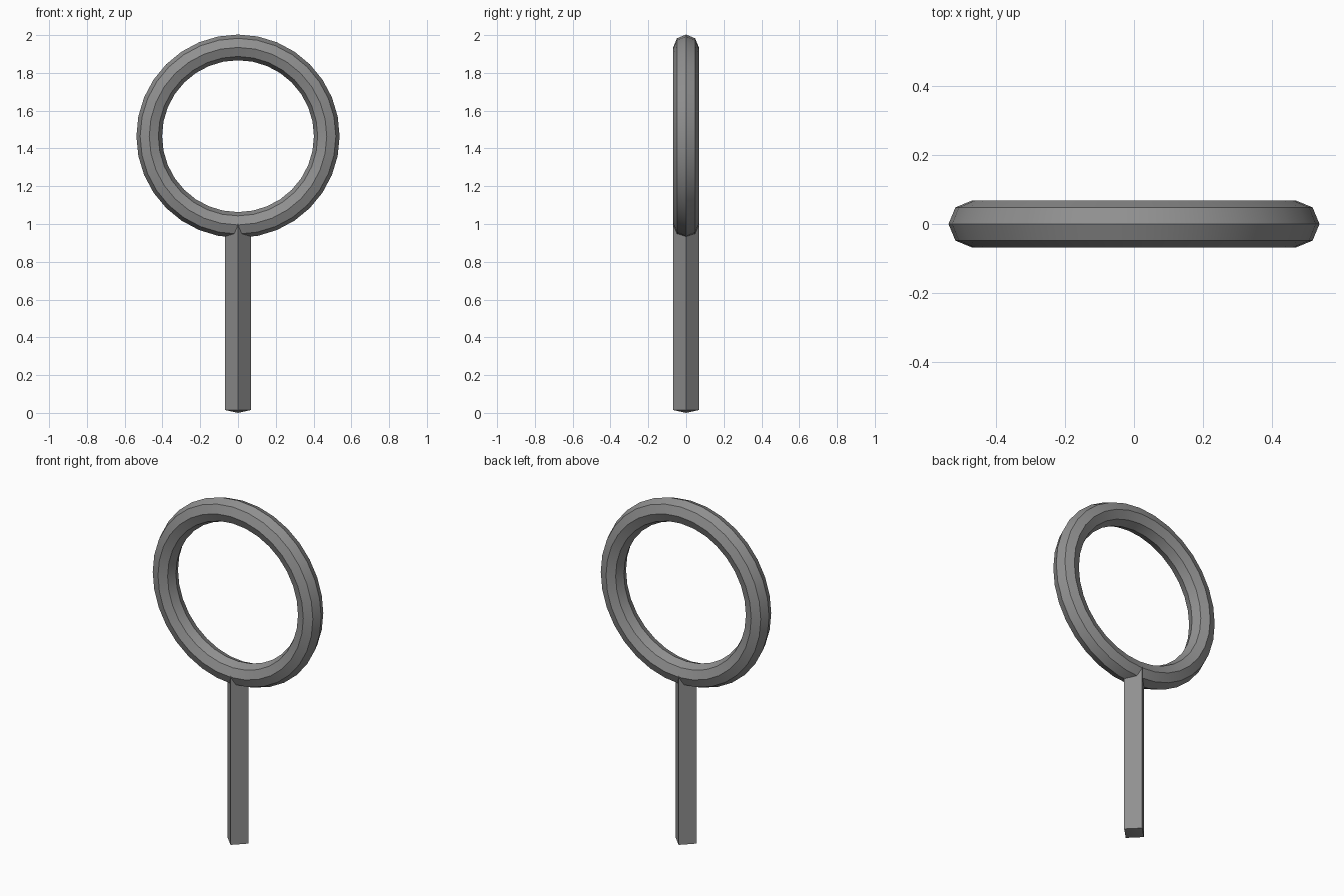
import bpy
import bmesh
import math
from mathutils import Matrix, Vector

cube = bpy.data.objects.get("Cube")
if cube:
    bpy.data.objects.remove(cube, do_unlink=True)

RING_CENTRE_Z = 1.465
RING_RADIUS = 0.47
TUBE_RADIUS = 0.068

GREY = (0.28, 0.28, 0.28, 1.0)
grey = bpy.data.materials.new("plain grey")
grey.use_nodes = True
grey.diffuse_color = GREY
grey.node_tree.nodes["Principled BSDF"].inputs["Base Color"].default_value = GREY


def finish(obj, name):
    obj.name = name
    obj.data.materials.append(grey)
    bpy.ops.object.select_all(action="DESELECT")
    obj.select_set(True)
    bpy.context.view_layer.objects.active = obj
    bpy.ops.object.shade_smooth_by_angle(angle=math.radians(30))


# Upright ring with an eight-sided tube
bpy.ops.mesh.primitive_torus_add(major_radius=RING_RADIUS, minor_radius=TUBE_RADIUS,
                                 major_segments=32, minor_segments=8)
ring = bpy.context.object
ring.data.transform(Matrix.Translation((0, 0, RING_CENTRE_Z))
                    @ Matrix.Rotation(math.pi / 2, 4, "X"))
finish(ring, "ring")

# Four-sided handle, corners facing front and sides, shallow point at each end
HANDLE_BOTTOM, HANDLE_TOP, POINT = 0.015, 1.0, 0.015
bm = bmesh.new()
bmesh.ops.create_cone(bm, cap_ends=True, segments=4, radius1=TUBE_RADIUS,
                      radius2=TUBE_RADIUS, depth=HANDLE_TOP - HANDLE_BOTTOM)
bmesh.ops.translate(bm, verts=bm.verts, vec=(0, 0, (HANDLE_TOP + HANDLE_BOTTOM) / 2))
bm.normal_update()
caps = [f for f in bm.faces if abs(f.normal.z) > 0.9]
for cap in caps:
    offset = Vector((0, 0, math.copysign(POINT, cap.normal.z)))
    tip = bmesh.ops.poke(bm, faces=[cap])["verts"][0]
    tip.co += offset
mesh = bpy.data.meshes.new("handle")
bm.to_mesh(mesh)
bm.free()
handle = bpy.data.objects.new("handle", mesh)
bpy.context.collection.objects.link(handle)
finish(handle, "handle")
